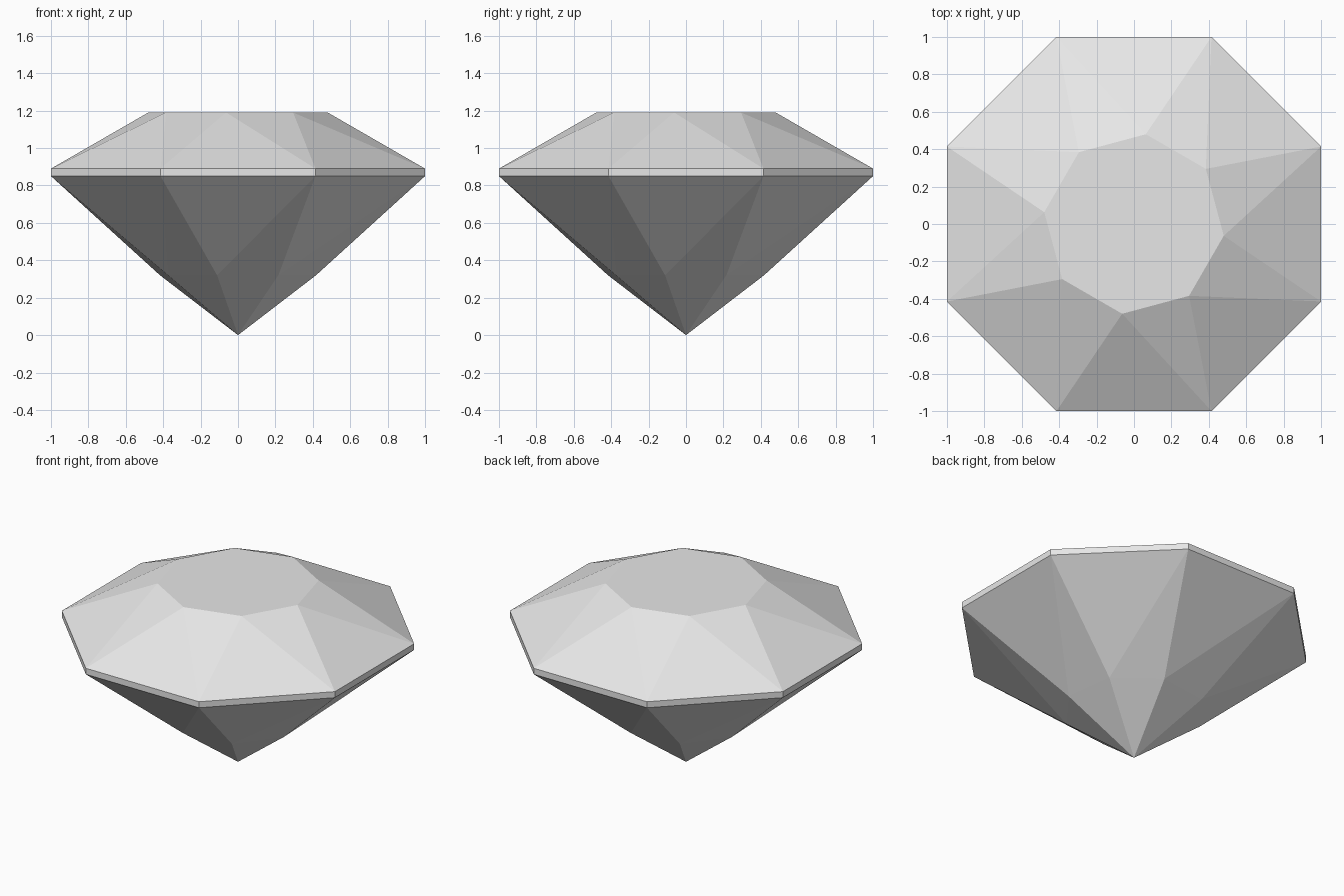
import bpy
import bmesh
from math import cos, sin, radians

SIDES = 8
GIRDLE_RADIUS = 1 / cos(radians(22.5))

cube = bpy.data.objects.get("Cube")
if cube:
    bpy.data.objects.remove(cube, do_unlink=True)

# One plain material for the stone
stone = bpy.data.materials.new("pale_grey_stone")
stone.use_nodes = True
stone.diffuse_color = (0.8, 0.8, 0.8, 1)
stone.node_tree.nodes["Principled BSDF"].inputs["Base Color"].default_value = (0.8, 0.8, 0.8, 1)

bm = bmesh.new()


def ring(radius, z, twist):
    """Eight vertices, turned by twist degrees from the girdle corners."""
    angles = [radians(22.5 + twist + 360 * i / SIDES) for i in range(SIDES)]
    return [bm.verts.new((radius * cos(a), radius * sin(a), z)) for a in angles]


def facets(outer, inner):
    """Alternate triangles between the girdle edge and a twisted ring."""
    for i in range(SIDES):
        j = (i + 1) % SIDES
        bm.faces.new((outer[i], outer[j], inner[i]))
        bm.faces.new((outer[j], inner[j], inner[i]))


table = ring(0.484, 1.19, 15)
girdle_top = ring(GIRDLE_RADIUS, 0.89, 0)
girdle_bottom = ring(GIRDLE_RADIUS, 0.85, 0)
pavilion = ring(0.432, 0.32, 7.5)
tip = bm.verts.new((0, 0, 0))

# Crown: flat table and its sloping facets
bm.faces.new(table)
facets(girdle_top, table)

# Pavilion: upper facets, then the facets meeting at the tip
facets(girdle_bottom, pavilion)

# Thin girdle band and tip facets
for i in range(SIDES):
    j = (i + 1) % SIDES
    bm.faces.new((girdle_bottom[i], girdle_bottom[j], girdle_top[j], girdle_top[i]))
    bm.faces.new((pavilion[j], pavilion[i], tip))

bmesh.ops.recalc_face_normals(bm, faces=bm.faces)

mesh = bpy.data.meshes.new("cut_gem")
bm.to_mesh(mesh)
bm.free()
mesh.materials.append(stone)
gem = bpy.data.objects.new("cut_gem", mesh)
bpy.context.collection.objects.link(gem)
